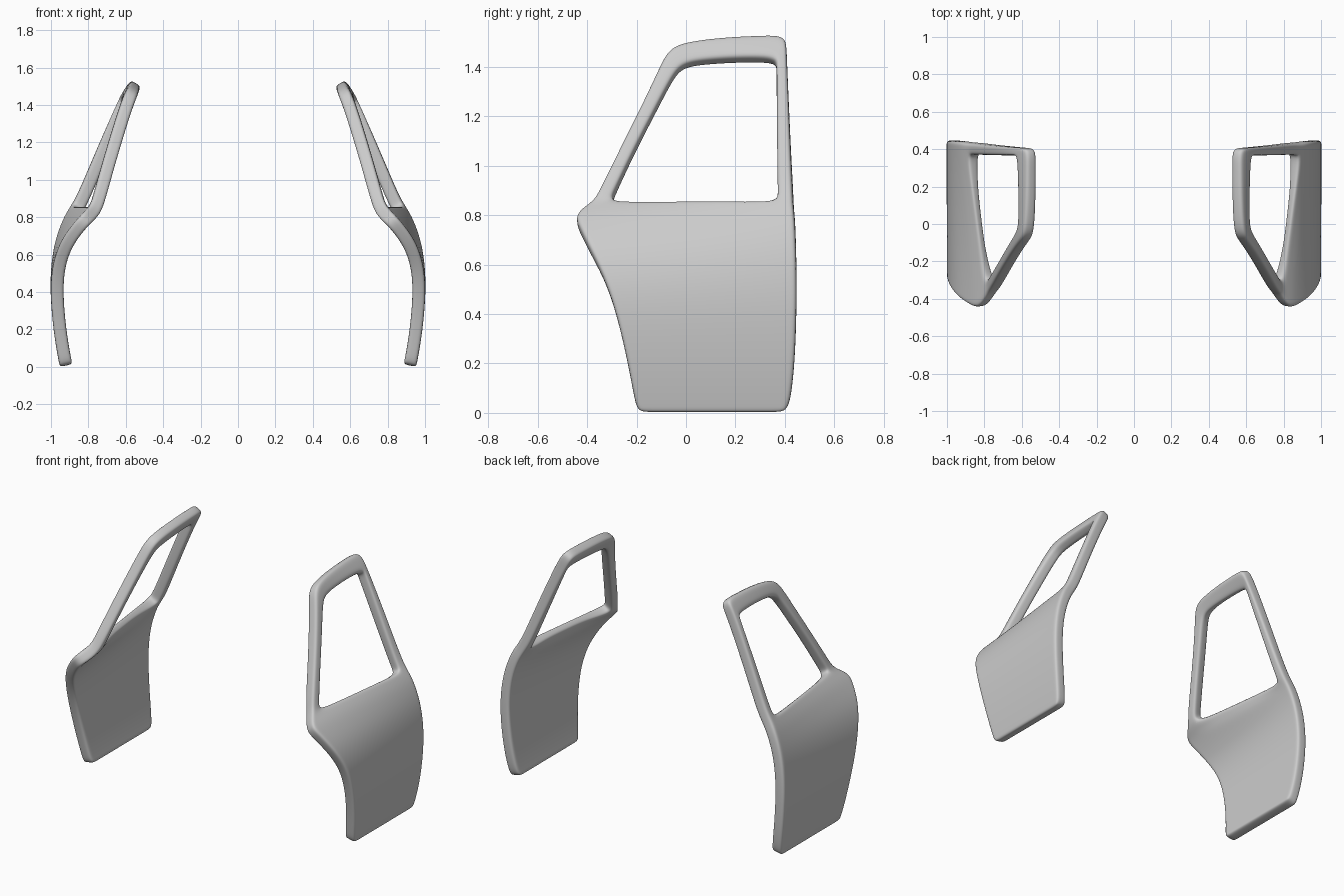
import bpy
import bmesh

cube = bpy.data.objects.get("Cube")
if cube:
    bpy.data.objects.remove(cube, do_unlink=True)

paint = bpy.data.materials.new("light_grey")
paint.use_nodes = True
colour = (0.6, 0.6, 0.6, 1)
paint.diffuse_color = colour
bsdf = paint.node_tree.nodes["Principled BSDF"]
bsdf.inputs["Base Color"].default_value = colour
bsdf.inputs["Roughness"].default_value = 0.6

# Lower panel rows: height, front y, rear y, front x, rear x
ROWS = [
    (0.0, -0.195, 0.405, 0.952, 0.952),
    (0.05, -0.208, 0.424, 0.963, 0.963),
    (0.2, -0.235, 0.44, 0.988, 0.988),
    (0.4, -0.28, 0.447, 1.005, 1.005),
    (0.55, -0.33, 0.447, 0.993, 1.0),
    (0.67, -0.39, 0.444, 0.95, 0.98),
    (0.76, -0.432, 0.44, 0.885, 0.95),
    (0.815, -0.455, 0.436, 0.835, 0.925),
    (0.86, -0.375, 0.43, 0.788, 0.898),
]

# Window frame from front pillar over the roof to rear pillar: outer and inner (y, z)
FRAME = [
    ((-0.345, 0.92), (-0.292, 0.895)),
    ((-0.265, 1.08), (-0.215, 1.06)),
    ((-0.165, 1.28), (-0.115, 1.25)),
    ((-0.105, 1.41), (-0.05, 1.375)),
    ((-0.07, 1.48), (-0.015, 1.412)),
    ((0.0, 1.508), (0.04, 1.43)),
    ((0.15, 1.527), (0.17, 1.442)),
    ((0.3, 1.534), (0.29, 1.446)),
    ((0.404, 1.537), (0.366, 1.44)),
    ((0.407, 1.48), (0.367, 1.4)),
    ((0.415, 1.25), (0.366, 1.25)),
    ((0.422, 1.05), (0.367, 1.05)),
    ((0.428, 0.92), (0.369, 0.89)),
]
SPANS = 4
MARGIN = 0.062


def lerp(a, b, t):
    return a + (b - a) * t


def frame_x(y, z):
    """Outer surface of the leaning window frame."""
    if z < 1.45:
        t = (z - 0.86) / 0.59
        front, rear = lerp(0.785, 0.6, t), lerp(0.888, 0.635, t)
    else:
        t = (z - 1.45) / 0.085
        front, rear = lerp(0.6, 0.565, t), lerp(0.635, 0.575, t)
    return lerp(front, rear, (y + 0.37) / 0.8)


def make_door(name, side):
    bm = bmesh.new()

    # Curved lower panel
    grid = []
    for z, y0, y1, x0, x1 in ROWS:
        inner = [lerp(y0 + MARGIN, y1 - MARGIN, i / SPANS) for i in range(SPANS + 1)]
        row = []
        for y in [y0] + inner + [y1]:
            x = lerp(x0, x1, (y - y0) / (y1 - y0))
            row.append(bm.verts.new((side * x, y, z)))
        grid.append(row)
    for low, high in zip(grid, grid[1:]):
        for i in range(len(low) - 1):
            bm.faces.new((low[i], low[i + 1], high[i + 1], high[i]))

    # Window frame joined to both ends of the belt line
    belt = grid[-1]
    pairs = [(belt[0], belt[1])]
    for pair in FRAME:
        pairs.append(tuple(bm.verts.new((side * frame_x(y, z), y, z)) for y, z in pair))
    pairs.append((belt[-1], belt[-2]))
    for (a, b), (c, d) in zip(pairs, pairs[1:]):
        bm.faces.new((a, b, d, c))

    if side < 0:
        bmesh.ops.reverse_faces(bm, faces=bm.faces[:])
    bm.verts.index_update()
    thin = [v.index for v in belt[2:-2]]
    mesh = bpy.data.meshes.new(name)
    bm.to_mesh(mesh)
    bm.free()
    mesh.materials.append(paint)
    door = bpy.data.objects.new(name, mesh)
    bpy.context.collection.objects.link(door)

    # Shell thickness, thinner along the window sill
    group = door.vertex_groups.new(name="thickness")
    group.add(list(range(len(mesh.vertices))), 1.0, "REPLACE")
    group.add(thin, 0.6, "REPLACE")
    shell = door.modifiers.new("shell", "SOLIDIFY")
    shell.thickness = 0.068
    shell.offset = -1
    shell.use_even_offset = True
    shell.vertex_group = group.name
    shell.edge_crease_outer = 0.32
    shell.edge_crease_inner = 0.32

    # Rounded rims
    smooth = door.modifiers.new("smooth", "SUBSURF")
    smooth.levels = smooth.render_levels = 3
    for poly in mesh.polygons:
        poly.use_smooth = True


make_door("left_door", 1)
make_door("right_door", -1)
